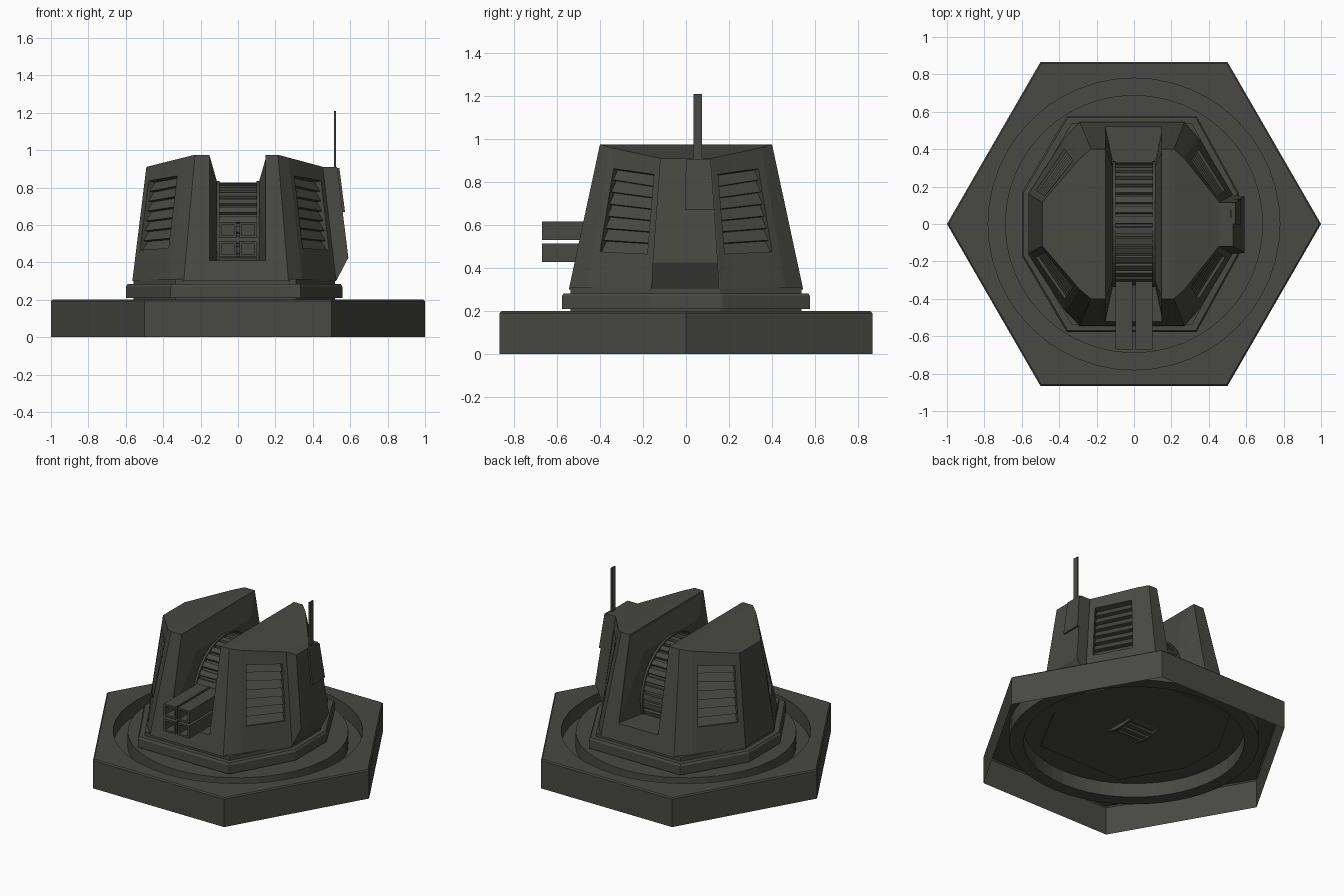
import bpy, bmesh, math
from mathutils import Vector

if "Cube" in bpy.data.objects:
    bpy.data.objects.remove(bpy.data.objects["Cube"])

mat = bpy.data.materials.new("dark olive grey")
mat.diffuse_color = (0.065, 0.066, 0.056, 1)
mat.use_nodes = True
mat.node_tree.nodes["Principled BSDF"].inputs["Base Color"].default_value = mat.diffuse_color


def finish(bm, name):
    bmesh.ops.remove_doubles(bm, verts=bm.verts, dist=1e-5)
    bmesh.ops.recalc_face_normals(bm, faces=bm.faces)
    me = bpy.data.meshes.new(name)
    bm.to_mesh(me)
    bm.free()
    me.materials.append(mat)
    ob = bpy.data.objects.new(name, me)
    bpy.context.collection.objects.link(ob)
    return ob


def from_faces(name, faces):
    bm = bmesh.new()
    for f in faces:
        bm.faces.new([bm.verts.new(p) for p in f])
    return finish(bm, name)


def hull(name, pts):
    bm = bmesh.new()
    vs = [bm.verts.new(p) for p in pts]
    bmesh.ops.convex_hull(bm, input=vs)
    bmesh.ops.dissolve_limit(bm, angle_limit=0.01, verts=bm.verts, edges=bm.edges)
    return finish(bm, name)


def box(name, x0, x1, y0, y1, z0, z1):
    return hull(name, [(x, y, z) for x in (x0, x1) for y in (y0, y1) for z in (z0, z1)])


def prism_x(name, prof, x0, x1):
    n = len(prof)
    a = [(x0, y, z) for y, z in prof]
    b = [(x1, y, z) for y, z in prof]
    faces = [a, b] + [[a[i], a[(i + 1) % n], b[(i + 1) % n], b[i]] for i in range(n)]
    return from_faces(name, faces)


# Hexagonal base: open underneath, with a round trench in the top
N = 48


def hex_loop(r, z):
    out = []
    for i in range(N):
        c, t = divmod(i, N // 6)
        t /= N // 6
        p = [Vector((math.cos((c + k) * math.pi / 3), math.sin((c + k) * math.pi / 3), 0)) * r for k in (0, 1)]
        q = p[0].lerp(p[1], t)
        out.append((q.x, q.y, z))
    return out


def ring_loop(r, z):
    return [(r * math.cos(math.tau * i / N), r * math.sin(math.tau * i / N), z) for i in range(N)]


loops = [hex_loop(1, 0), hex_loop(1, 0.192), hex_loop(0.991, 0.2), ring_loop(0.78, 0.2),
         ring_loop(0.78, 0.1), ring_loop(0.69, 0.1), ring_loop(0.69, 0.197)]
faces = [[a[i], a[(i + 1) % N], b[(i + 1) % N], b[i]]
         for a, b in zip(loops, loops[1:]) for i in range(N)]
from_faces("hex_base", faces + [loops[-1]])

# Turret collar and neck
SIDES = (-1, 0.93)      # the right half is slightly narrower


def octagon(k, z):
    return [(x * sx * k, y * sy * k, z) for sx in SIDES for sy in (-1, 1)
            for x, y in ((0.36, 0.577), (0.6, 0.17))]


hull("turret_collar", octagon(1, 0.21) + octagon(1, 0.27) + octagon(0.985, 0.283))
hull("turret_neck", octagon(0.93, 0.19) + octagon(0.93, 0.31))

# Armoured body with recessed louvre windows on the four diagonal faces
F0, A0, B0 = (0.29, -0.545, 0.3), (0.37, -0.465, 0.3), (0.565, -0.16, 0.3)
F1, A1, B1 = (0.23, -0.4, 0.975), (0.29, -0.35, 0.96), (0.49, -0.117, 0.91)


def flip(p, sx, sy):
    return (p[0] * sx, -p[1] * sy, p[2])


faces = []
for sx in SIDES:
    for sy in (-1, 1):
        f0, a0, b0, f1, a1, b1 = [Vector(flip(p, sx, sy)) for p in (F0, A0, B0, F1, A1, B1)]
        faces.append([f0, a0, a1, f1])
        nrm = (b0 - a0).cross(a1 - a0).normalized()
        if nrm.dot(a0) < 0:
            nrm = -nrm

        def at(u, v, depth=0.0):
            return a0.lerp(b0, u).lerp(a1.lerp(b1, u), v) - nrm * depth

        uv = ((0.12, 0.27), (0.89, 0.27), (0.89, 0.87), (0.12, 0.86))
        outer = [a0, b0, b1, a1]
        rim = [at(u, v) for u, v in uv]
        back = [at(u, v, 0.045) for u, v in uv]
        for i in range(4):
            j = (i + 1) % 4
            faces.append([outer[i], outer[j], rim[j], rim[i]])
            faces.append([rim[i], rim[j], back[j], back[i]])
        faces.append(back)
        for k in range(7):
            v0 = 0.27 + k * 0.6 / 7
            v1 = v0 + 0.6 / 7
            hull("louvre_slat", [at(u, v, d) for u in (0.12, 0.89)
                                 for v, d in ((v0, 0.015), (v0, 0.05), (v1, 0.042), (v1, 0.05))])
L, R = SIDES
for sy in (-1, 1):
    faces.append([flip(F0, L, sy), flip(F0, R, sy), flip(F1, R, sy), flip(F1, L, sy)])
for s in SIDES:
    faces.append([flip(B0, s, -1), flip(B0, s, 1), flip(B1, s, 1), flip(B1, s, -1)])
    faces.append([flip(p, s, -1) for p in (F1, A1, B1)] + [flip(p, s, 1) for p in (B1, A1, F1)])
faces.append([flip(F1, L, -1), flip(F1, R, -1), flip(F1, R, 1), flip(F1, L, 1)])
faces.append([flip(p, s, y) for s, y, seq in ((L, -1, (B0, A0, F0)), (R, -1, (F0, A0, B0)),
                                              (R, 1, (B0, A0, F0)), (L, 1, (F0, A0, B0))) for p in seq])
body = from_faces("turret_body", faces)

# Slot through the middle of the body
cutter = box("slot_cutter", -0.152, 0.148, -0.8, 0.8, 0.41, 1.2)
cutter.hide_render = True
mod = body.modifiers.new("slot", 'BOOLEAN')
mod.operation = 'DIFFERENCE'
mod.object = cutter
mod.solver = 'EXACT'
bpy.context.view_layer.objects.active = body
bpy.ops.object.modifier_apply(modifier=mod.name)
bpy.data.objects.remove(cutter)

# Bevelled cheeks lining the slot
for s in (-1, 1):
    hull("slot_cheek", [(s * 0.153, y * t, z) for t in (-1, 1) for y, z in ((0.521, 0.405), (0.4, 0.974))] +
         [(s * 0.112, y * t, z) for t in (-1, 1) for y, z in ((0.33, 0.405), (0.3, 0.83))])

# Ribbed elevation drum with rims
prof = []
T = 36
for i in range(T):
    for f, r in ((0, 0.312), (0.25, 0.312), (0.32, 0.328), (0.93, 0.328)):
        a = math.tau * (i + f) / T
        prof.append((r * math.cos(a), 0.5 + r * math.sin(a)))
prism_x("ribbed_drum", prof, -0.1, 0.1)
circle = [(0.336 * math.cos(math.tau * i / 48), 0.5 + 0.336 * math.sin(math.tau * i / 48)) for i in range(48)]
for s in (-1, 1):
    prism_x("drum_rim", circle, s * 0.098, s * 0.116)

# Four square gun barrels with hollow muzzles
for x0 in (-0.098, 0.008):
    for z0 in (0.428, 0.53):
        ob = box("gun_barrel", x0, x0 + 0.09, -0.67, -0.25, z0, z0 + 0.086)
        bm = bmesh.new()
        bm.from_mesh(ob.data)
        muzzle = min(bm.faces, key=lambda f: f.calc_center_median().y)
        bmesh.ops.inset_region(bm, faces=[muzzle], thickness=0.018)
        bore = bmesh.ops.inset_region(bm, faces=[muzzle], thickness=0.0001)
        bmesh.ops.translate(bm, verts=muzzle.verts, vec=(0, 0.15, 0))
        bm.to_mesh(ob.data)
        bm.free()

# Right-hand equipment panel, antenna mount and antenna
hull("side_panel", [(x, y, z) for x, z, ys in ((0.44, 0.91, (-0.12, 0.115)), (0.53, 0.91, (-0.12, 0.115)),
                                               (0.59, 0.425, (-0.155, 0.148)), (0.526, 0.302, (-0.16, 0.155)),
                                               (0.5, 0.302, (-0.16, 0.155))) for y in ys])
hull("antenna_mount", [(x, y, z) for x, z, ys in ((0.5, 0.905, (0, 0.115)), (0.542, 0.905, (0, 0.115)),
                                                  (0.572, 0.67, (-0.005, 0.132)), (0.54, 0.67, (-0.005, 0.132)))
                       for y in ys])
box("antenna", 0.514, 0.525, 0.035, 0.075, 0.7, 1.21)
